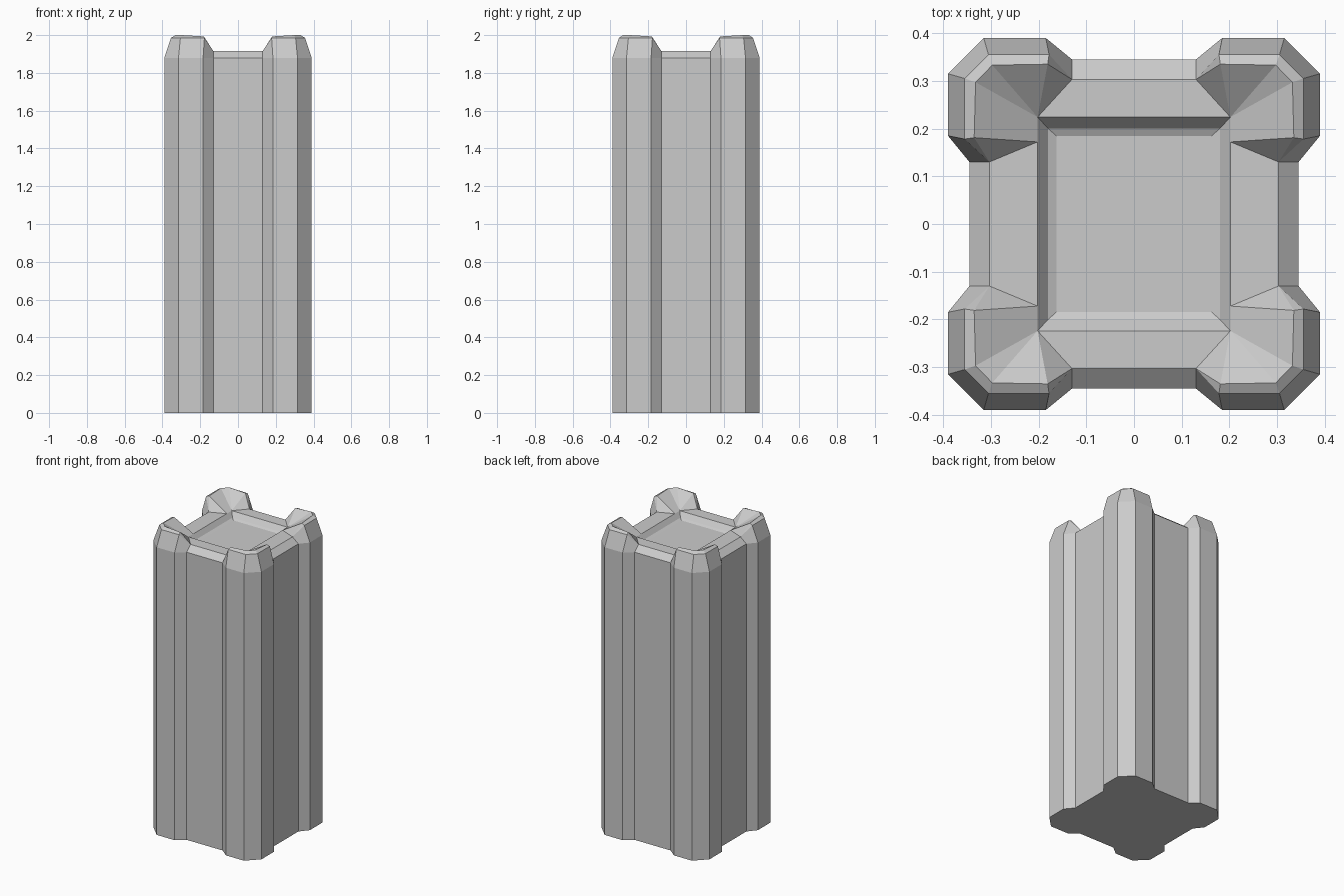
import bpy, bmesh

if "Cube" in bpy.data.objects:
    bpy.data.objects.remove(bpy.data.objects["Cube"])

# One quarter of each ring (x>0, y>0, counter-clockwise), from the foot up over the rim into the recess
def inner(x, yp, yq, z):
    return [(x, yp, z)] * 2 + [(x, yq, z)] * 4

def outline(z):
    return [(.345, .13, z), (.39, .185, z), (.39, .315, z),
            (.315, .39, z), (.185, .39, z), (.13, .345, z)]

rings = [
    outline(0),
    outline(1.88),
    # sloped shoulders
    [(.303, .13, 1.915), (.355, .178, 1.985), (.355, .305, 1.985),
     (.305, .355, 1.985), (.178, .355, 1.985), (.13, .303, 1.915)],
    # corner crests
    [(.303, .13, 1.915), (.335, .181, 1.993), (.332, .297, 2.0),
     (.297, .333, 2.0), (.181, .335, 1.993), (.13, .303, 1.915)],
    # flat rim edge, then the recess
    inner(.202, .172, .224, 1.915),
    inner(.18, .155, .20, 1.885),
    inner(.162, .14, .184, 1.877),
]

bm = bmesh.new()
cache = {}

def vert(co):
    key = tuple(round(c, 4) for c in co)
    if key not in cache:
        cache[key] = bm.verts.new(key)
    return cache[key]

def full_ring(quarter):
    pts = []
    for sx, sy in ((1, 1), (-1, 1), (-1, -1), (1, -1)):
        q = quarter if sx * sy > 0 else quarter[::-1]
        pts += [vert((sx * x, sy * y, z)) for x, y, z in q]
    return pts

def face(vs):
    vs = list(dict.fromkeys(vs))
    if len(vs) > 2:
        bm.faces.new(vs)

loops = [full_ring(r) for r in rings]
for lo, hi in zip(loops, loops[1:]):
    n = len(lo)
    for i in range(n):
        j = (i + 1) % n
        face([lo[i], lo[j], hi[j], hi[i]])
face(loops[0][::-1])   # underside
face(loops[-1])        # recess floor

bmesh.ops.recalc_face_normals(bm, faces=bm.faces[:])
mesh = bpy.data.meshes.new("stone_pillar")
bm.to_mesh(mesh)
bm.free()
bpy.context.collection.objects.link(bpy.data.objects.new("stone_pillar", mesh))
